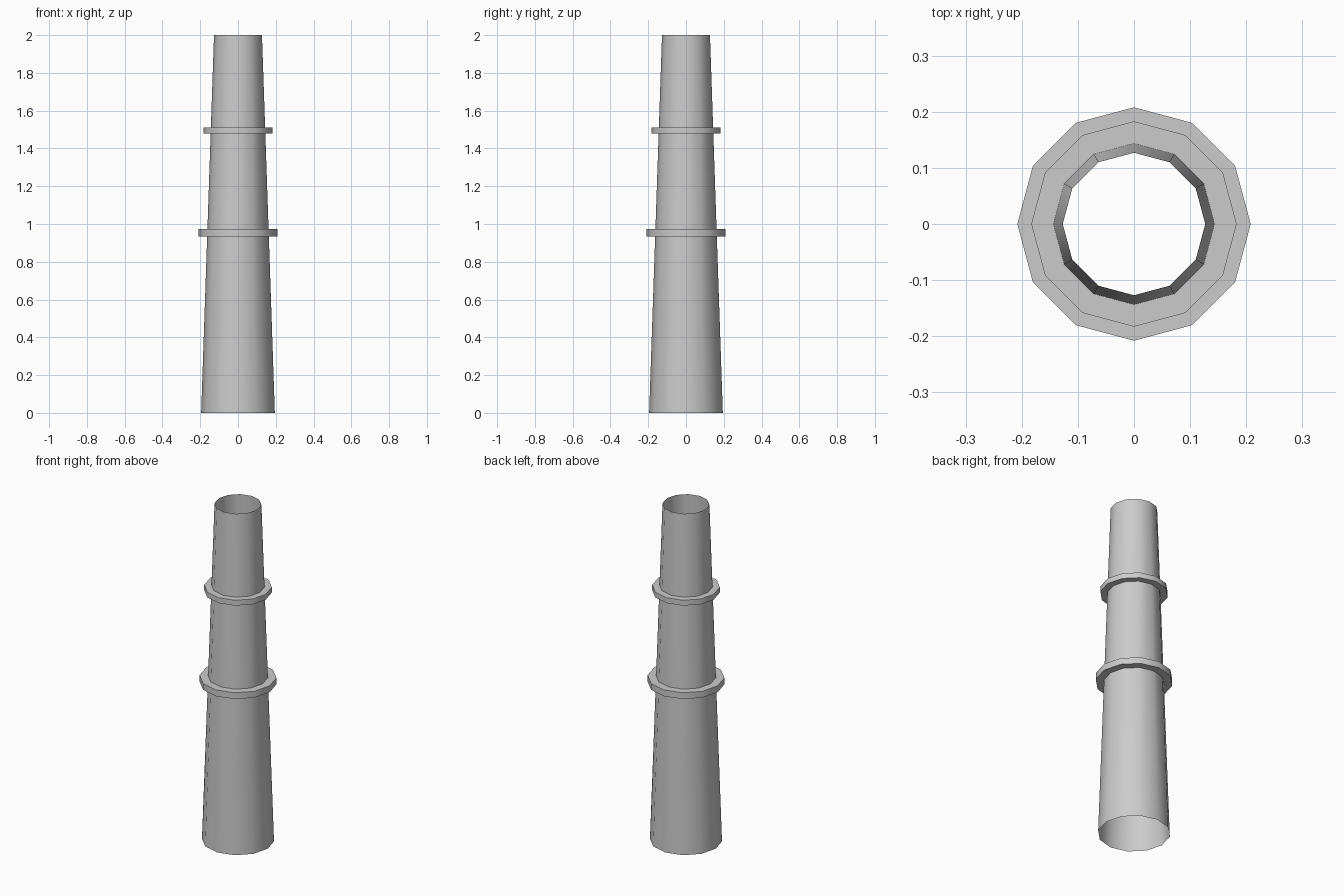
import bpy, math

if "Cube" in bpy.data.objects:
    bpy.data.objects.remove(bpy.data.objects["Cube"], do_unlink=True)

SIDES = 12
HEIGHT = 2.0
BASE_R, TOP_R = 0.195, 0.127

grey = bpy.data.materials.new("plain_grey")
grey.use_nodes = True
colour = (0.6, 0.6, 0.6, 1)
grey.diffuse_color = colour
grey.node_tree.nodes["Principled BSDF"].inputs["Base Color"].default_value = colour


def shaft_radius(z):
    return BASE_R + (TOP_R - BASE_R) * z / HEIGHT


def lathe(name, profile):
    """Turn an open profile of (radius, height) points around the z axis."""
    verts = [(r * math.cos(a), r * math.sin(a), z)
             for r, z in profile
             for a in (math.tau * i / SIDES for i in range(SIDES))]
    faces = []
    for row in range(len(profile) - 1):
        for i in range(SIDES):
            j = (i + 1) % SIDES
            low, high = row * SIDES, (row + 1) * SIDES
            faces.append((low + i, low + j, high + j, high + i))
    mesh = bpy.data.meshes.new(name)
    mesh.from_pydata(verts, [], faces)
    mesh.materials.append(grey)
    obj = bpy.data.objects.new(name, mesh)
    bpy.context.collection.objects.link(obj)
    bpy.ops.object.select_all(action="DESELECT")
    obj.select_set(True)
    bpy.context.view_layer.objects.active = obj
    bpy.ops.object.shade_smooth_by_angle(angle=math.radians(40))
    return obj


# Tapered shaft, open at both ends
lathe("shaft", [(BASE_R, 0), (TOP_R, HEIGHT)])

# Two flat collars around the shaft
for name, radius, bottom, top in (("lower_collar", 0.208, 0.935, 0.973),
                                  ("upper_collar", 0.183, 1.48, 1.512)):
    lathe(name, [(shaft_radius(bottom), bottom), (radius, bottom),
                 (radius, top), (shaft_radius(top), top)])
